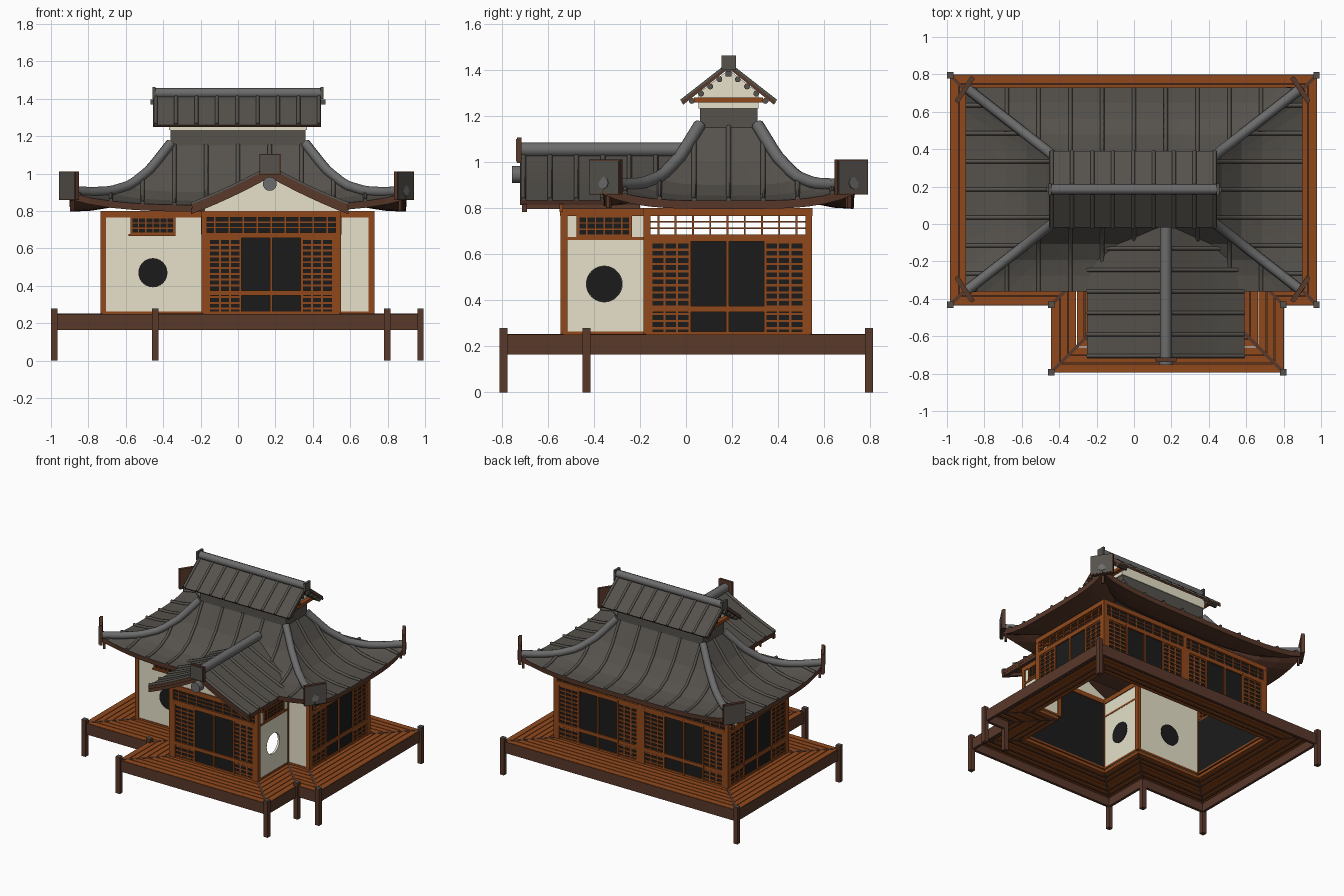
import bpy, bmesh, math
from mathutils import Matrix, Vector

if "Cube" in bpy.data.objects:
    bpy.data.objects.remove(bpy.data.objects["Cube"], do_unlink=True)


def material(name, rgb):
    m = bpy.data.materials.new(name)
    m.use_nodes = True
    m.diffuse_color = (*rgb, 1)
    m.node_tree.nodes["Principled BSDF"].inputs["Base Color"].default_value = (*rgb, 1)
    return m


TILE = material("roof_grey", (.092, .084, .073))
RIDGE = material("ridge_grey", (.15, .15, .15))
PLASTER = material("cream_plaster", (.79, .75, .59))
CEDAR = material("cedar_orange", (.28, .066, .012))
WOOD = material("dark_brown_wood", (.1, .04, .023))
DARK = material("black_panel", (.011, .011, .011))
parts = {}


def part(name, mat):
    return parts.setdefault(name, (bmesh.new(), mat))[0]


def box(name, mat, x0, x1, y0, y1, z0, z1, M=Matrix()):
    T = Matrix.Translation(((x0 + x1) / 2, (y0 + y1) / 2, (z0 + z1) / 2))
    S = Matrix.Diagonal((x1 - x0, y1 - y0, z1 - z0, 1))
    bmesh.ops.create_cube(part(name, mat), size=1, matrix=M @ T @ S)


def disc(name, mat, r, y0, y1, M, x=0, z=0, sides=24):
    """Cylinder whose axis runs along local y."""
    T = Matrix.Translation((x, (y0 + y1) / 2, z)) @ Matrix.Rotation(math.pi / 2, 4, "X")
    bmesh.ops.create_cone(part(name, mat), cap_ends=True, segments=sides, radius1=r,
                          radius2=r, depth=y1 - y0, matrix=M @ T)


def prism(name, mat, outline_xz, y0, y1, M=Matrix()):
    bm = part(name, mat)
    a, b = [[bm.verts.new(M @ Vector((x, y, z))) for x, z in outline_xz] for y in (y0, y1)]
    bm.faces.new(a)
    bm.faces.new(b[::-1])
    for i in range(len(a)):
        bm.faces.new((a[i - 1], b[i - 1], b[i], a[i]))


def outline(w):
    """House footprint grown outwards by w."""
    l, r, f, b = -.72 - w, .714 + w, -.17 - w, .533 + w
    pl, pr, pf = -.18 - w, .536 + w, -.53 - w
    return [(l, b), (l, f), (pl, f), (pl, pf), (pr, pf), (pr, f), (r, f), (r, b)]


def ring(name, mat, w0, w1, z0, z1):
    bm = part(name, mat)
    loops = [[bm.verts.new((x, y, z)) for x, y in outline(w)]
             for w, z in ((w0, z0), (w1, z0), (w1, z1), (w0, z1))]
    for j in range(4):
        for i in range(8):
            p, q = loops[j - 1], loops[j]
            bm.faces.new((p[i - 1], p[i], q[i], q[i - 1]))


def tubes(name, mat, paths, r, res=2):
    cu = bpy.data.curves.new(name, "CURVE")
    cu.dimensions, cu.bevel_depth, cu.bevel_resolution, cu.use_fill_caps = "3D", r, res, True
    for path in paths:
        sp = cu.splines.new("POLY")
        sp.points.add(len(path) - 1)
        for p, co in zip(sp.points, path):
            p.co = (*co, 1)
    cu.materials.append(mat)
    bpy.context.collection.objects.link(bpy.data.objects.new(name, cu))


def roof(name, surfaces, nu, nv, thick):
    """Tiled sheets from functions of (u, v), with timber underside and rim."""
    bm = bmesh.new()
    for fn in surfaces:
        g = [[bm.verts.new(fn(i / nu, j / nv)) for j in range(nv + 1)] for i in range(nu + 1)]
        for i in range(nu):
            for j in range(nv):
                f = bm.faces.new((g[i][j], g[i + 1][j], g[i + 1][j + 1], g[i][j + 1]))
                f.normal_update()
                if f.normal.z < 0:
                    f.normal_flip()
    bmesh.ops.remove_doubles(bm, verts=bm.verts, dist=.0005)
    me = bpy.data.meshes.new(name)
    bm.to_mesh(me)
    bm.free()
    me.materials.append(TILE)
    me.materials.append(WOOD)
    ob = bpy.data.objects.new(name, me)
    bpy.context.collection.objects.link(ob)
    mod = ob.modifiers.new("thickness", "SOLIDIFY")
    mod.thickness, mod.offset = thick, -1
    mod.material_offset = mod.material_offset_rim = 1


def at(x, y, deg):
    """Wall frame: local x runs along the wall, local -y faces outwards."""
    return Matrix.Translation((x, y, 0)) @ Matrix.Rotation(math.radians(deg), 4, "Z")


# Veranda: planks, thin battens under the gaps, rim, mitre strips and posts
PLANK = .0436
for i in range(6):
    ring("deck_planks", CEDAR, i * PLANK, (i + 1) * PLANK - (.005 if i < 5 else 0), .228, .25)
    if i not in (2, 5):
        ring("deck_battens", WOOD, (i + 1) * PLANK - .007, (i + 1) * PLANK + .002, .222, .228)
ring("deck_rim", WOOD, .245, .265, .165, .248)
for (x, y), (u, v) in zip(outline(.262), outline(0)):
    M = at((x + u) / 2, (y + v) / 2, math.degrees(math.atan2(y - v, x - u)))
    box("deck_mitre_strips", WOOD, -.17, .17, -.009, .009, .225, .252, M)
    box("deck_posts", WOOD, x - .017, x + .017, y - .017, y + .017, 0, .274)
    box("deck_post_caps", TILE, x - .017, x + .017, y - .017, y + .017, .274, .278)

# House frame
ring("wall_sill", CEDAR, -.012, .012, .25, .264)
ring("wall_plate", CEDAR, -.014, .016, .765, .80)
for x, y in outline(0) + [(0, .533)]:
    box("wall_posts", CEDAR, x - .015, x + .015, y - .015, y + .015, .25, .80)


def door_bay(M, backed):
    box("door_panels", DARK, -.345, .345, -.004, .008, .25, .67, M)
    if backed:
        box("transom_panel", DARK, -.345, .345, -.002, .008, .67, .79, M)
    for z0, z1 in ((.348, .374), (.655, .686)):
        box("door_rails", CEDAR, -.345, .345, -.014, .004, z0, z1, M)
    for u in (-.334, -.165, 0, .165, .334):
        w = .007 if abs(u) < .3 else .011
        box("door_stiles", CEDAR, u - w, u + w, -.015, .004, .25, .67, M)
    for side in (-1, 1):
        for k in (1, 2):
            u = side * (.165 + k * .054)
            box("door_lattice", CEDAR, u - .005, u + .005, -.009, -.003, .26, .66, M)
        for k in range(13):
            z = .278 + k * .031
            a, b = sorted((side * .165, side * .334))
            box("door_lattice", CEDAR, a, b, -.01, -.003, z - .005, z + .005, M)
    for k in range(-4, 5):
        box("transom_lattice", CEDAR, k * .075 - .004, k * .075 + .004, -.008, .003, .68, .78, M)
    for z in (.712, .74):
        box("transom_lattice", CEDAR, -.345, .345, -.008, .003, z - .003, z + .003, M)


for x, y, deg, backed in ((.177, -.53, 0, True), (.714, .18, 90, False),
                          (-.72, .18, -90, False), (-.36, .533, 180, True),
                          (.357, .533, 180, True)):
    door_bay(at(x, y, deg), backed)


def small_window(M):
    box("small_window_panels", DARK, -.115, .115, -.012, -.006, .685, .765, M)
    for z in (.68, .708, .735, .765):
        t = .006 if z in (.68, .765) else .003
        box("small_window_bars", CEDAR, -.12, .12, -.018, -.008, z - t, z + t, M)
    for k in range(-3, 4):
        t = .006 if abs(k) == 3 else .003
        box("small_window_bars", CEDAR, k * .038 - t, k * .038 + t, -.018, -.008, .68, .765, M)


# Plaster walls with round windows
front_wall, left_wall, right_wall = at(-.455, -.17, 0), at(.536, -.355, 90), at(-.18, -.355, -90)
box("front_wall", PLASTER, -.26, .27, -.008, .008, .25, .79, front_wall)
box("front_side_wall", PLASTER, .536, .714, -.178, -.162, .25, .79)
box("porch_right_wall", PLASTER, -.18, .18, -.008, .008, .25, .79, right_wall)
for M in (front_wall, right_wall):
    disc("round_windows", DARK, .078, -.0115, .0115, M, z=.47)
# open round window: two half walls cut around the circle
for s in (-1, 1):
    arc = [(s * .078 * math.sin(a), .47 + .078 * math.cos(a))
           for a in (math.pi * k / 14 for k in range(15))]
    prism("porch_left_wall", PLASTER,
          arc + [(0, .25), (s * .18, .25), (s * .18, .79), (0, .79)], -.008, .008, left_wall)
for M in (front_wall, left_wall, right_wall):
    small_window(M)
box("front_window_sill", CEDAR, -.13, .12, -.022, -.008, .666, .676, front_wall)
for M in (left_wall, right_wall):
    box("porch_side_rail", CEDAR, -.18, .18, -.014, .01, .66, .673, M)

# Main curved hip roof
CY = .185
PROFILE = [.832, .837, .854, .9, 1.0, 1.15]


def skirt(side, s, t):
    hx, hy = .90 - .54 * t, .545 - .42 * t
    k = min(int(t * 5), 4)
    z = PROFILE[k] + (PROFILE[k + 1] - PROFILE[k]) * (t * 5 - k) + .065 * s ** 4 * (1 - t)
    x, y = ((s * hx, -hy), (hx, s * hy), (-s * hx, hy), (-hx, -s * hy))[side]
    return Vector((x, y + CY, z))


roof("main_roof", [lambda u, v, k=k: skirt(k, 2 * u - 1, v) for k in range(4)], 16, 10, .036)
ribs = []
for side in range(4):
    base, slope, step = ((.90, .54, .17), (.545, .42, .15))[side % 2]
    n = int(base / step)
    for d in (i * step for i in range(-n, n + 1)):
        top = min(1, (base - abs(d)) / slope)
        ribs.append([skirt(side, max(-1, min(1, d / (base - slope * t))), t)
                     + Vector((0, 0, .004)) for t in (top * j / 10 for j in range(11))])
tubes("main_roof_ribs", TILE, ribs, .011, 1)
tubes("hip_ridges", RIDGE, [[skirt(k, 1, j / 14) + Vector((0, 0, .012)) for j in range(15)]
                            for k in range(4)], .027)
for sx in (-1, 1):
    for sy in (-1, 1):
        M = at(sx * .897 - .008, CY + sy * .533, math.degrees(math.atan2(sy * .36, sx * .54)))
        box("corner_end_plates", WOOD, -.012, .01, -.08, .08, .858, 1.01, M)
        box("corner_plate_faces", TILE, .01, .014, -.075, .075, .863, 1.005, M)
        box("corner_rafter_tips", WOOD, -.03, -.015, -.01, .01, .80, .88, M)

# Upper gable roof
box("roof_collar", TILE, -.36, .36, .06, .31, 1.1, 1.235)
UP = at(0, CY, 90)
prism("upper_gable", PLASTER, [(-.13, 1.232), (.13, 1.232), (.13, 1.3), (0, 1.4), (-.13, 1.3)],
      -.37, .37, UP)
roof("upper_roof", [lambda u, v, s=s: (.9 * u - .455, CY + s * .205 * v, 1.42 - .16 * v)
                    for s in (-1, 1)], 1, 1, .014)
tubes("upper_roof_ribs", TILE, [[(-.44 + .109 * i, CY + s * .205 * v, 1.423 - .16 * v)
                                for v in (0, 1)] for i in range(9) for s in (-1, 1)], .01, 1)
tubes("upper_ridge", RIDGE, [[(-.455, CY, 1.43), (.445, CY, 1.43)]], .028)
for s in (-1, 1):
    a, b = sorted((s * .442, s * .458))
    box("upper_ridge_end_plates", TILE, a, b, CY - .031, CY + .031, 1.40, 1.463)
    a, b = sorted((s * .37, s * .4))
    box("upper_tie_beam", CEDAR, a, b, CY - .15, CY + .15, 1.258, 1.28)
    a, b = sorted((s * .36, s * .445))
    for d in (-.16, -.12, -.08, -.04, 0, .04, .08, .12, .16):
        disc("upper_purlins", TILE, .013, a, b, UP, d, 1.39 - .78 * abs(d), 10)
    a, b = sorted((s * .445, s * .468))
    box("upper_ridge_ends", TILE, a, b, CY - .013, CY + .013, 1.37, 1.395)

# Porch gable roof
PX = .17


def porch(s, y, v, dz=0):
    return Vector((PX + s * .42 * v, y, 1.03 - .235 * v + .038 * v * v + dz))


roof("porch_roof", [lambda u, v, s=s: porch(s, -.72 + .72 * u, v) for s in (-1, 1)], 1, 6, .022)
tubes("porch_roof_ribs", TILE, [[porch(s, -.705 + .115 * i, j / 6, .004) for j in range(7)]
                                for i in range(6) for s in (-1, 1)], .011, 1)
tubes("porch_ridge", RIDGE, [[(PX, -.725, 1.053), (PX, 0, 1.053)]], .032)
for s in (-1, 1):
    low = [porch(s, 0, j / 6, -.05) for j in range(7)]
    high = [porch(s, 0, j / 6, -.018) for j in range(6, -1, -1)]
    prism("porch_bargeboards", WOOD, [(p.x, p.z) for p in low + high], -.712, -.69)
    prism("porch_inner_boards", CEDAR, [(p.x, p.z) for p in low + high], -.55, -.535)
    a, b = sorted((PX + s * .385, PX + s * .41))
    box("porch_eave_boards", WOOD, a, b, -.70, -.2, .795, .825)
prism("porch_gable", PLASTER, [(-.18, .79), (.536, .79), (.536, .815), (PX, 1.005), (-.18, .815)],
      -.538, -.522)
box("porch_end_plate", WOOD, PX - .056, PX + .056, -.734, -.715, .995, 1.105)
box("porch_plate_face", TILE, PX - .05, PX + .05, -.739, -.734, 1.001, 1.099)
disc("porch_pendant", RIDGE, .037, -.755, -.70, Matrix(), PX, .945)

# Turn the collected parts into objects
for name, (bm, mat) in parts.items():
    bmesh.ops.recalc_face_normals(bm, faces=bm.faces)
    me = bpy.data.meshes.new(name)
    bm.to_mesh(me)
    bm.free()
    me.materials.append(mat)
    bpy.context.collection.objects.link(bpy.data.objects.new(name, me))
